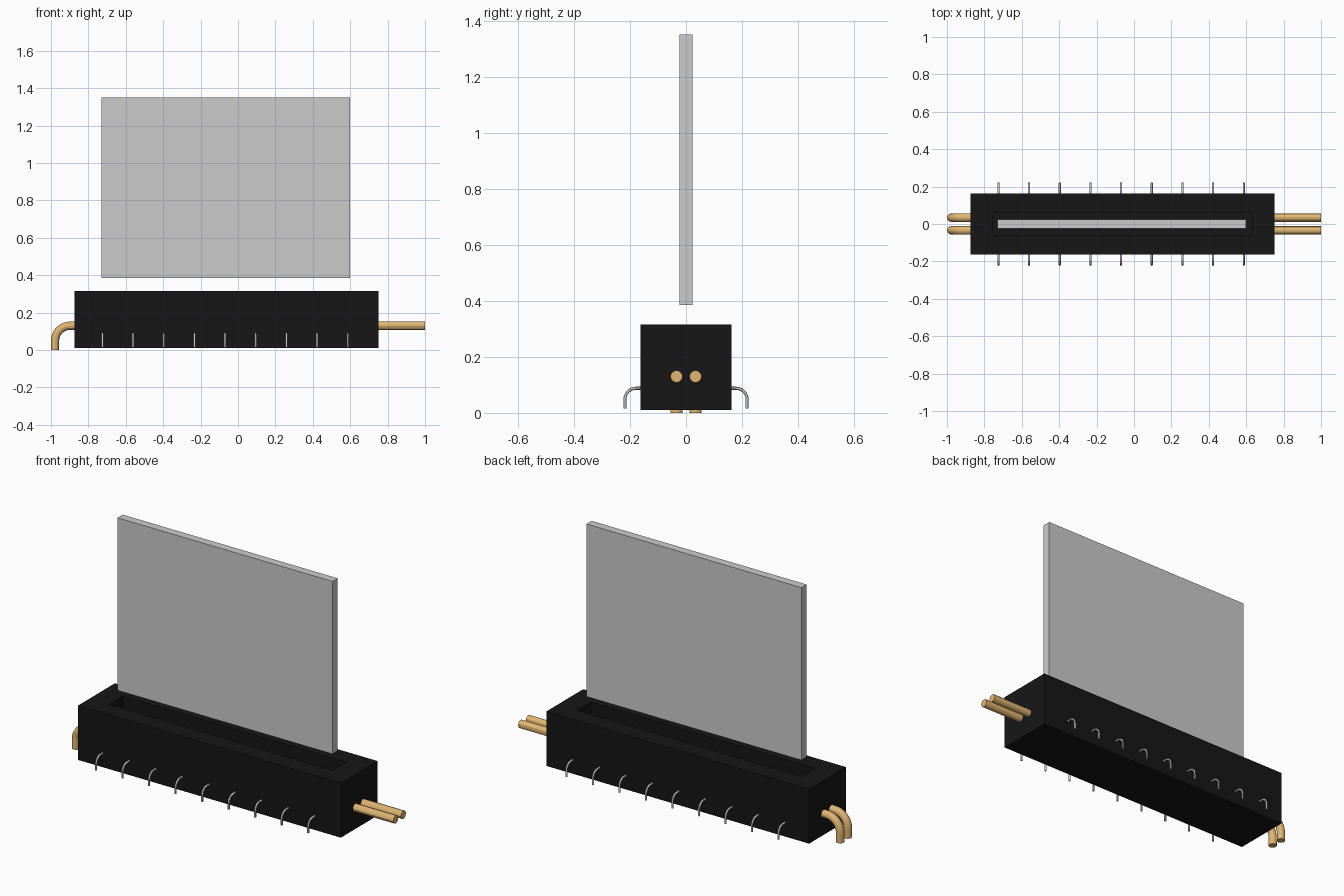
import bpy, bmesh
from math import sin, cos, pi

if "Cube" in bpy.data.objects:
    bpy.data.objects.remove(bpy.data.objects["Cube"])


def material(name, color):
    m = bpy.data.materials.new(name)
    m.diffuse_color = color
    m.use_nodes = True
    m.node_tree.nodes["Principled BSDF"].inputs["Base Color"].default_value = m.diffuse_color
    return m


black = material("black_plastic", (0.008, 0.008, 0.008, 1))
copper = material("copper", (0.75, 0.47, 0.17, 1))


def add_object(name, bm, mat=None):
    me = bpy.data.meshes.new(name)
    bm.to_mesh(me)
    bm.free()
    ob = bpy.data.objects.new(name, me)
    bpy.context.collection.objects.link(ob)
    if mat:
        me.materials.append(mat)
    return ob


def box(lo, hi):
    bm = bmesh.new()
    bmesh.ops.create_cube(bm, size=1)
    for v in bm.verts:
        v.co = [hi[i] if v.co[i] > 0 else lo[i] for i in range(3)]
    return bm


def rod(name, points, radius, mat=None):
    cu = bpy.data.curves.new(name, 'CURVE')
    cu.dimensions = '3D'
    cu.bevel_depth = radius
    cu.bevel_resolution = 4
    cu.use_fill_caps = True
    sp = cu.splines.new('POLY')
    sp.points.add(len(points) - 1)
    for p, co in zip(sp.points, points):
        p.co = (*co, 1)
    sp.use_smooth = True
    ob = bpy.data.objects.new(name, cu)
    bpy.context.collection.objects.link(ob)
    # turn into a mesh with sharp end caps
    bpy.ops.object.select_all(action='DESELECT')
    ob.select_set(True)
    bpy.context.view_layer.objects.active = ob
    bpy.ops.object.convert(target='MESH')
    bpy.ops.object.shade_smooth_by_angle()
    ob = bpy.context.object
    if mat:
        ob.data.materials.clear()
        ob.data.materials.append(mat)
    return ob


def elbow(start, end, top, bottom, r, steps=10):
    """2D path: horizontal from start to end at height top, then bent down to bottom."""
    s = 1 if end > start else -1
    arc = [(end + s * r * (sin(t) - 1), top - r + r * cos(t))
           for t in (i * pi / 2 / steps for i in range(steps + 1))]
    return [(start, top)] + arc + [(end, bottom)]


# Socket housing with a slot sunk into its top
bm = box((-0.875, -0.162, 0.01), (0.75, 0.162, 0.315))
top = max(bm.faces, key=lambda f: f.calc_center_median().z)
bmesh.ops.inset_region(bm, faces=[top], thickness=0.05)
cx = -0.0625
for v in top.verts:
    v.co.x = 0.63 if v.co.x > cx else -0.755
    v.co.y = 0.06 if v.co.y > 0 else -0.06
floor = bmesh.ops.extrude_discrete_faces(bm, faces=[top])["faces"][0]
for v in floor.verts:
    v.co.z = 0.17
bmesh.ops.recalc_face_normals(bm, faces=bm.faces)
add_object("socket_housing", bm, black)

# Card hovering above the slot
add_object("card", box((-0.73, -0.023, 0.385), (0.60, 0.023, 1.35)))

# Paired thick wires: straight on the right, bent down on the left
for y, side in ((-0.034, "front"), (0.034, "back")):
    rod(side + "_straight_wire", [(0.70, y, 0.13), (1.0, y, 0.13)], 0.022, copper)
    rod(side + "_bent_wire",
        [(x, y, z) for x, z in elbow(-0.82, -0.978, 0.13, 0.0, 0.08)], 0.022, copper)

# Rows of thin contact pins along both long sides
for i in range(9):
    x = -0.725 + i * 0.164
    for s, side in ((-1, "front"), (1, "back")):
        rod(f"{side}_pin_{i + 1}",
            [(x, s * y, z) for y, z in elbow(0.13, 0.218, 0.088, 0.015, 0.04, 8)], 0.0055)
